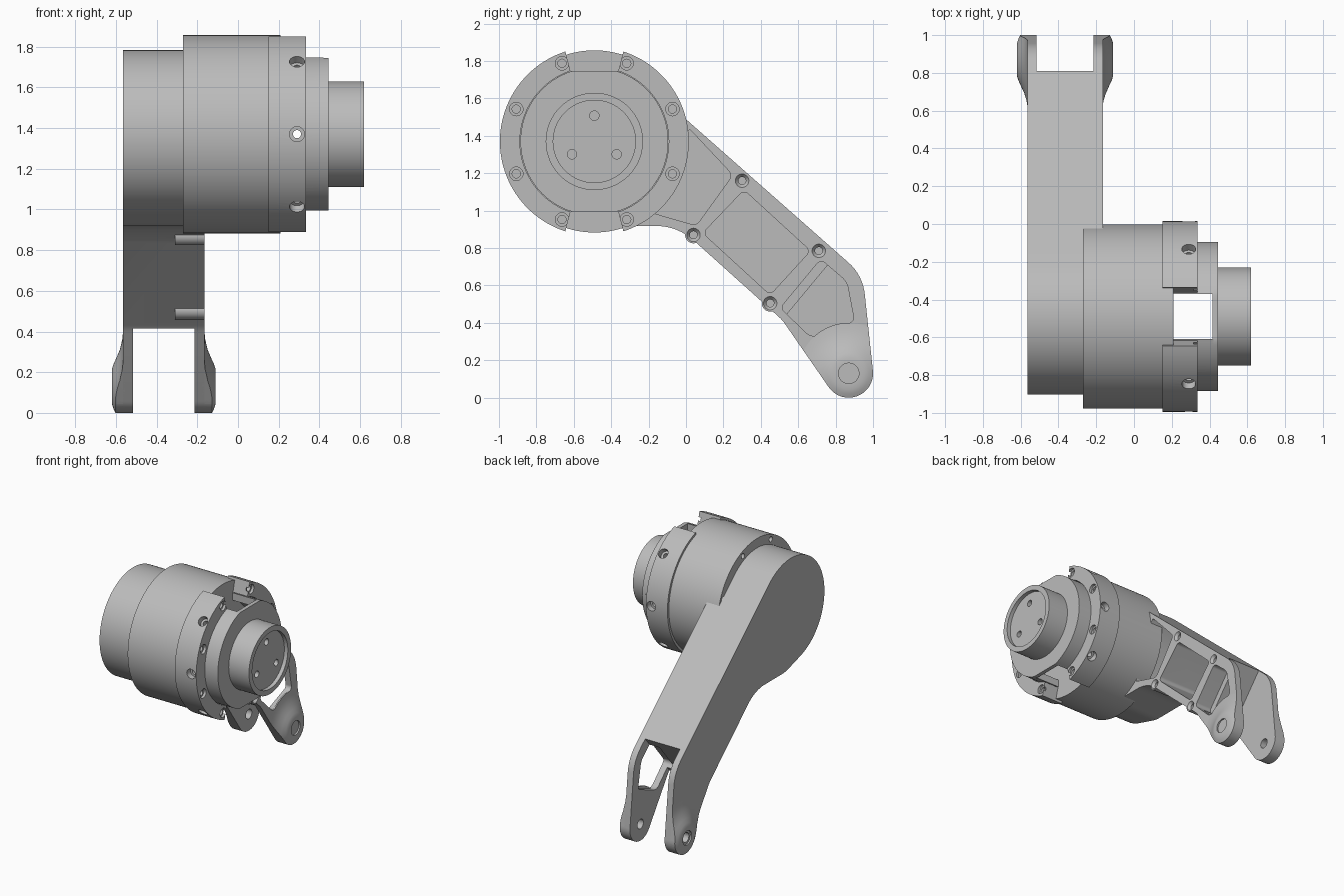
import bpy, bmesh, math
from mathutils import Vector, Matrix

cube = bpy.data.objects.get("Cube")
if cube:
    bpy.data.objects.remove(cube, do_unlink=True)

metal = bpy.data.materials.new("satin_grey")
metal.use_nodes = True
metal.diffuse_color = (0.5, 0.5, 0.5, 1)
metal.node_tree.nodes["Principled BSDF"].inputs["Base Color"].default_value = (0.5, 0.5, 0.5, 1)

AXIS = (-0.49, 1.37)   # motor axis (y, z)
TIP = (0.87, 0.13)     # fork pin axis (y, z)


def finish(name, bm):
    bmesh.ops.recalc_face_normals(bm, faces=bm.faces[:])
    mesh = bpy.data.meshes.new(name)
    bm.to_mesh(mesh)
    bm.free()
    mesh.materials.append(metal)
    obj = bpy.data.objects.new(name, mesh)
    bpy.context.collection.objects.link(obj)
    return obj


def prism(name, pts, x0, x1):
    """Extrude a (y, z) outline along x."""
    bm = bmesh.new()
    face = bm.faces.new([bm.verts.new((x0, y, z)) for y, z in pts])
    ext = bmesh.ops.extrude_face_region(bm, geom=[face])["geom"]
    bmesh.ops.translate(bm, vec=(x1 - x0, 0, 0), verts=[g for g in ext if isinstance(g, bmesh.types.BMVert)])
    return finish(name, bm)


def revolve(name, profile, centre=AXIS, steps=96):
    """Spin an (x, radius) profile about an x-parallel axis."""
    bm = bmesh.new()
    verts = [bm.verts.new((x, centre[0], centre[1] + r)) for x, r in profile]
    edges = [bm.edges.new(pair) for pair in zip(verts, verts[1:])]
    bmesh.ops.spin(bm, geom=verts + edges, cent=(0, *centre), axis=(1, 0, 0), angle=math.tau, steps=steps)
    bmesh.ops.remove_doubles(bm, verts=bm.verts[:], dist=1e-4)
    return finish(name, bm)


def rod(name, r, x0, x1, centre=AXIS, steps=24):
    return revolve(name, [(x0, 0), (x0, r), (x1, r), (x1, 0)], centre, steps)


def radial_rod(r, x, angle, r0, r1):
    """Rod pointing outward from the motor axis."""
    d = Vector((0, math.cos(angle), math.sin(angle)))
    mid = Vector((x, *AXIS)) + d * (r0 + r1) / 2
    bm = bmesh.new()
    bmesh.ops.create_cone(bm, cap_ends=True, segments=24, radius1=r, radius2=r, depth=r1 - r0,
                          matrix=Matrix.Translation(mid) @ d.to_track_quat('Z', 'Y').to_matrix().to_4x4())
    return finish("cutter", bm)


def boolean(obj, tool, mode='DIFFERENCE'):
    mod = obj.modifiers.new("bool", 'BOOLEAN')
    mod.operation, mod.solver, mod.object = mode, 'EXACT', tool
    bpy.context.view_layer.objects.active = obj
    bpy.ops.object.modifier_apply(modifier=mod.name)
    bpy.data.objects.remove(tool, do_unlink=True)


def polar(r, angle, centre=AXIS):
    return (centre[0] + r * math.cos(angle), centre[1] + r * math.sin(angle))


def arc(r, a0, a1, n, centre=AXIS):
    return [polar(r, a0 + (a1 - a0) * i / n, centre) for i in range(n + 1)]


def rounded(corners):
    """Outline from (y, z, radius) corners, with filleted corners."""
    out = []
    for i, (y, z, r) in enumerate(corners):
        p = Vector((y, z))
        if not r:
            out.append((y, z))
            continue
        a = (Vector(corners[i - 1][:2]) - p).normalized()
        b = (Vector(corners[(i + 1) % len(corners)][:2]) - p).normalized()
        half = a.angle(b) / 2
        c = p + (a + b).normalized() * r / math.sin(half)
        s = p + a * r / math.tan(half) - c
        e = p + b * r / math.tan(half) - c
        for k in range(9):
            d = s.lerp(e, k / 8).normalized() * r
            out.append(tuple(c + d))
    return out


def sector(name, ro, ri, half_o, half_i, x0, x1, side):
    """Half ring leaving a slot at the top and bottom."""
    ao, ai = math.acos(half_o / ro), math.acos(half_i / ri)
    pts = arc(ro, -ao, ao, 48) + arc(ri, ai, -ai, 48)
    return prism(name, [(AXIS[0] + side * (y - AXIS[0]), z) for y, z in pts], x0, x1)


# Arm outline: hub arc, lower edge, fork tip arc, upper edge
deg = math.radians
hub = [(y, z, 0) for y, z in arc(0.413, deg(48.6), deg(252), 60)]
tip = [(y, z, 0) for y, z in arc(0.13, deg(215), deg(365.7), 24, TIP)]
outline = rounded(hub + [(-0.42, 0.918, 0.3), (-0.045, 0.918, 0.3), (0.515, 0.415, 0.2)]
                  + tip + [(0.945, 0.655, 0.26)])
arm = prism("arm", outline, -0.565, -0.165)

# Fork gap across the end of the arm
mid, along, out = Vector((0.655, 0.585)), Vector((0.64, 0.77)), Vector((0.77, -0.64))
gap = [mid - along * 0.4, mid + along * 0.4, mid + along * 0.4 + out * 0.8, mid - along * 0.4 + out * 0.8]
boolean(arm, prism("cutter", gap, -0.515, -0.215))

# Weight-saving pockets and the prong window
pockets = [
    ([(-0.1, 1.3, 0), (0.02, 1.435, 0.01), (0.25, 1.19, 0.04), (0.055, 0.92, 0.04), (-0.17, 0.985, 0)], -0.5),
    ([(0.31, 1.11, 0.03), (0.665, 0.785, 0.03), (0.45, 0.55, 0.03), (0.09, 0.88, 0.03)], -0.5),
    ([(0.72, 0.74, 0.03), (0.86, 0.62, 0.1), (0.9, 0.41, 0.03), (0.67, 0.32, 0.06), (0.505, 0.48, 0.03)], -0.3)]
for corners, floor in pockets:
    boolean(arm, prism("cutter", rounded(corners), floor, -0.1))

# Screw bosses along the arm edges
for i, spot in enumerate([(0.3, 1.16), (0.04, 0.87), (0.71, 0.785), (0.45, 0.505)]):
    boolean(arm, rod("cutter", 0.044, -0.3, -0.1, spot))
    revolve(f"screw_boss_{i + 1}", [(-0.31, 0), (-0.31, 0.045), (-0.165, 0.045), (-0.165, 0.036),
                                    (-0.185, 0.02), (-0.22, 0.02), (-0.22, 0)], spot, 32)

# Flared bosses on the outside of both prongs
flare = [(0.055, 0), (0.055, 0.085), (0.047, 0.11), (0.033, 0.14), (0.016, 0.18), (0.004, 0.23),
         (0, 0.27), (-0.01, 0.27), (-0.01, 0)]
for name, face, side in (("left_fork_boss", -0.165, 1), ("right_fork_boss", -0.565, -1)):
    boss = revolve(name, [(face + side * h, r) for h, r in flare], TIP)
    boolean(boss, prism("cutter", outline, -0.8, 0.1), 'INTERSECT')
    boolean(boss, rod("cutter", 0.037, -0.8, 0.1, TIP))
    rim = face + side * 0.055
    boolean(boss, rod("cutter", 0.055, rim - 0.012, rim + 0.012, TIP))
boolean(arm, rod("cutter", 0.037, -0.8, 0.1, TIP))

# Motor housing with bolt holes on its rear face
housing = rod("motor_housing", 0.487, -0.27, 0.21, steps=128)
bolt_angles = [deg(22.5 + 45 * i) for i in range(8)]
for a in bolt_angles:
    boolean(housing, rod("cutter", 0.02, -0.3, -0.22, polar(0.45, a)))

# Split clamp ring and inner flange shell, slotted above and below
for label, side in (("back", 1), ("front", -1)):
    ring = sector(f"clamp_ring_{label}", 0.505, 0.398, 0.155, 0.128, 0.15, 0.335, side)
    shell = sector(f"flange_shell_{label}", 0.395, 0.34, 0.12, 0.12, 0.205, 0.42, side)
    for a in bolt_angles:
        if math.cos(a) * side > 0:
            boolean(ring, rod("cutter", 0.036, 0.315, 0.4, polar(0.452, a)))
            boolean(ring, rod("cutter", 0.022, 0.22, 0.4, polar(0.452, a)))
    for k in (-45, 0, 45):
        a = deg(k if side > 0 else 180 + k)
        boolean(ring, radial_rod(0.037, 0.29, a, 0.46, 0.6))
        boolean(ring, radial_rod(0.02, 0.29, a, 0.3, 0.6))
        boolean(shell, radial_rod(0.02, 0.29, a, 0.3, 0.6))

# Flange plate with flats at the slots
plate = [(y, AXIS[1] + max(-0.375, min(0.375, z - AXIS[1]))) for y, z in arc(0.395, 0, math.tau * 127 / 128, 127)]
prism("flange_plate", plate, 0.415, 0.445)

# Output cap with recessed face and three holes
cap = revolve("output_cap", [(0.43, 0), (0.43, 0.26), (0.62, 0.26), (0.62, 0.22), (0.59, 0.22), (0.59, 0)])
for k in (90, 210, 330):
    boolean(cap, rod("cutter", 0.025, 0.53, 0.7, polar(0.138, deg(k))))

# Smooth curved faces, keep edges crisp
for obj in bpy.context.scene.objects:
    obj.select_set(obj.type == 'MESH' and metal.name in obj.data.materials)
bpy.context.view_layer.objects.active = arm
bpy.ops.object.shade_smooth_by_angle(angle=deg(30))
